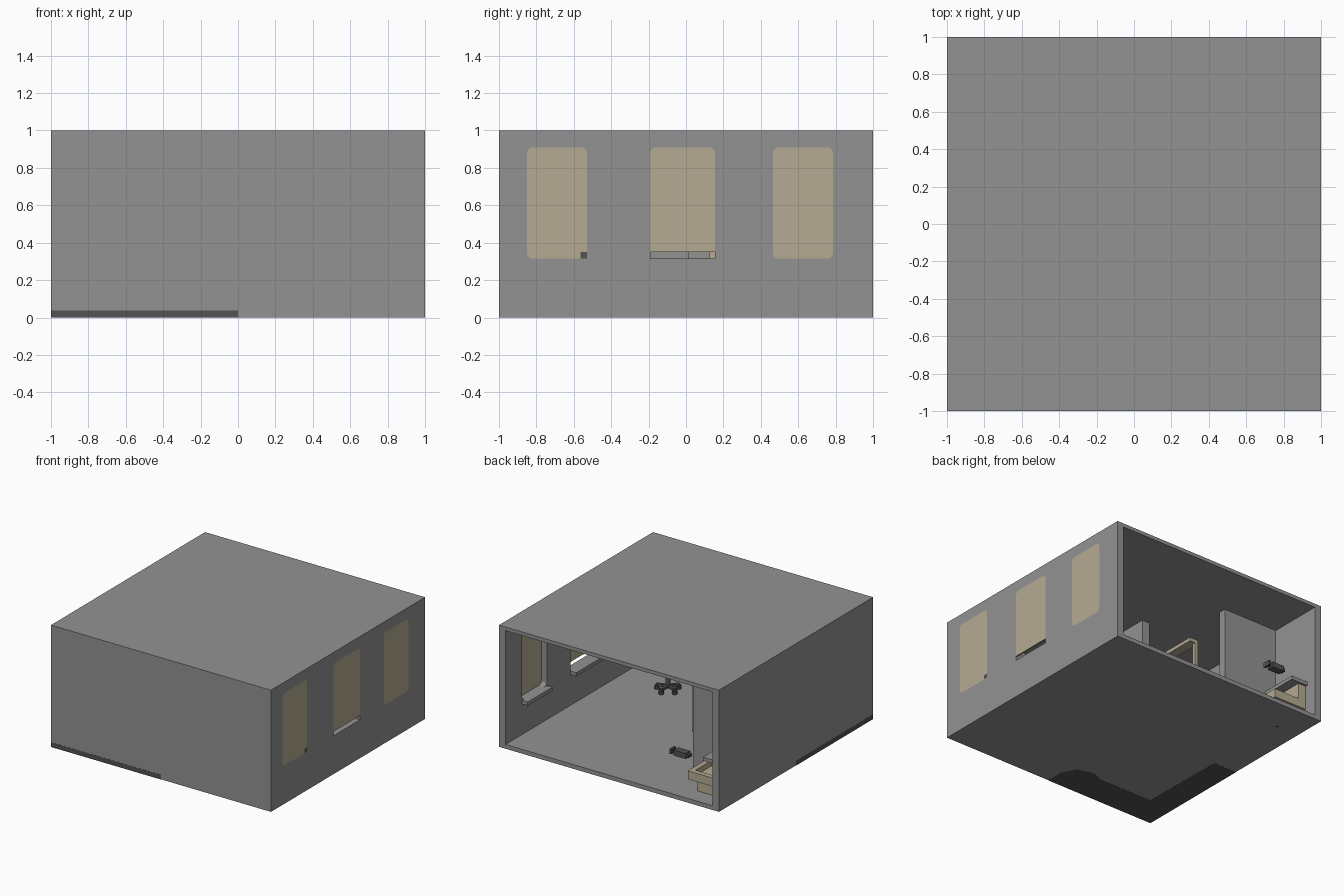
import bpy, bmesh, math
from mathutils import Vector

cube = bpy.data.objects.get("Cube")
if cube:
    bpy.data.objects.remove(cube, do_unlink=True)


def material(name, rgb):
    m = bpy.data.materials.new(name)
    m.use_nodes = True
    m.diffuse_color = (*rgb, 1)
    m.node_tree.nodes["Principled BSDF"].inputs["Base Color"].default_value = (*rgb, 1)
    return m


GREY = material("plain grey", (0.29, 0.29, 0.29))
BEIGE = material("warm beige", (0.46, 0.41, 0.29))
DARK = material("dark grey", (0.085, 0.085, 0.085))


def prism(name, pts, a, b, mat, axis="z"):
    """Extrude a flat outline from a to b along z, or along x with (y, z) points."""
    place = (lambda p, t: (p[0], p[1], t)) if axis == "z" else (lambda p, t: (t, p[0], p[1]))
    bm = bmesh.new()
    base = bm.faces.new([bm.verts.new(place(p, a)) for p in pts])
    ext = bmesh.ops.extrude_face_region(bm, geom=[base])["geom"]
    step = Vector(place((0, 0), b - a))
    bmesh.ops.translate(bm, vec=step, verts=[v for v in ext if isinstance(v, bmesh.types.BMVert)])
    bmesh.ops.recalc_face_normals(bm, faces=bm.faces)
    me = bpy.data.meshes.new(name)
    bm.to_mesh(me)
    bm.free()
    me.materials.append(mat)
    ob = bpy.data.objects.new(name, me)
    bpy.context.collection.objects.link(ob)
    return ob


def box(name, x, y, z, mat):
    return prism(name, [(x[0], y[0]), (x[1], y[0]), (x[1], y[1]), (x[0], y[1])], z[0], z[1], mat)


def rounded(y0, y1, z0, z1, r=0.03, n=5):
    """Rounded rectangle outline."""
    pts = []
    for cy, cz, start in ((y1 - r, z1 - r, 0), (y0 + r, z1 - r, 90),
                          (y0 + r, z0 + r, 180), (y1 - r, z0 + r, 270)):
        for i in range(n + 1):
            t = math.radians(start + 90 * i / n)
            pts.append((cy + r * math.cos(t), cz + r * math.sin(t)))
    return pts


def disc(cx, cy, r, n=12):
    return [(cx + r * math.cos(2 * math.pi * i / n), cy + r * math.sin(2 * math.pi * i / n))
            for i in range(n)]


def cut(target, cutter):
    """Subtract the cutter and discard it."""
    mod = target.modifiers.new("cut", "BOOLEAN")
    mod.operation, mod.solver, mod.object = "DIFFERENCE", "EXACT", cutter
    bpy.context.view_layer.objects.active = target
    bpy.ops.object.modifier_apply(modifier=mod.name)
    bpy.data.objects.remove(cutter, do_unlink=True)


# Room shell, open at the back
IN, FLOOR, CEIL = 0.94, 0.035, 0.97
box("floor", (-1, 1), (-1, 1), (0, FLOOR), GREY)
box("roof", (-1, 1), (-1, 1), (CEIL, 1), GREY)
box("front_wall", (-IN, IN), (-1, -IN), (FLOOR, CEIL), GREY)
box("plain_side_wall", (-1, -IN), (-1, 1), (FLOOR, CEIL), GREY)
wall = box("window_wall", (IN, 1), (-1, 1), (FLOOR, CEIL), GREY)

# Windows: rounded openings, flush panes and inner sills
for i, (y0, y1) in enumerate(((-0.85, -0.53), (-0.19, 0.155), (0.465, 0.785)), 1):
    cut(wall, prism("opening", rounded(y0, y1, 0.315, 0.91), 0.9, 1.1, GREY, "x"))
    bottom = 0.315
    if i == 2:  # raised pane leaves a slot
        cut(wall, box("slot", (0.9, 1.1), (y0, y1), (0.315, 0.36), GREY))
        bottom = 0.35
    outline = [(y, max(z, bottom)) for y, z in rounded(y0, y1, 0.315, 0.91)]
    if i == 2:
        outline = [p for p in outline if p[1] > bottom] + [(y0, bottom), (y1, bottom)]
        outline = outline[:-2] + [(y0, bottom), (y1, bottom)]
    prism(f"window_pane_{i}", outline, 0.99, 1.0, BEIGE, "x")
    box(f"window_sill_{i}", (0.89, IN), (y0, y1), (0.285, 0.315), GREY)
box("window_catch", (0.92, 1.0005), (-0.565, -0.53), (0.316, 0.35), DARK)

# Inner partitions
box("washroom_partition", (-IN, -0.44), (0.48, 0.54), (FLOOR, CEIL), GREY)
box("kitchen_partition", (-0.14, -0.07), (-IN, 0.014), (FLOOR, CEIL), GREY)

# Kitchen corner: dark plinth showing at the outer base, cabinets and worktop
prism("kitchen_plinth", [(-1.001, -1.001), (0, -1.001), (0, -0.85), (-0.06, -0.74), (-0.19, -0.70),
                         (-0.29, -0.74), (-0.78, -0.74), (-0.79, 0), (-1.001, 0)],
      -0.001, 0.037, DARK)
ELL = [(-IN, -IN), (-0.15, -IN), (-0.15, -0.74), (-0.78, -0.74), (-0.78, 0), (-IN, 0)]
prism("kitchen_cabinets", ELL, 0.037, 0.31, GREY)
prism("kitchen_worktop", ELL, 0.31, 0.34, BEIGE)

# High beige shelf with one post
box("high_shelf", (-0.50, -0.42), (-0.30, 0.155), (0.86, 0.89), BEIGE)
box("shelf_post", (-0.50, -0.47), (0.125, 0.155), (FLOOR, 0.86), BEIGE)

# Washroom corner: stepped hollow basin, back panel, ledge and drain
basin = box("basin", (-IN, -0.64), (0.60, 0.89), (0.13, 0.20), BEIGE)
cut(basin, box("basin_hollow", (-0.86, -0.68), (0.64, 0.85), (0.155, 0.3), BEIGE))
box("basin_base", (-IN, -0.70), (0.65, 0.85), (FLOOR, 0.13), BEIGE)
box("basin_back", (-IN, -0.87), (0.60, 0.89), (0.20, 0.33), BEIGE)
box("basin_ledge", (-IN, -0.79), (0.60, 0.91), (0.33, 0.36), GREY)
prism("drain", disc(-0.80, 0.73, 0.012), -0.001, FLOOR, DARK)

# Small fitting near the basin
box("fitting_body", (-0.67, -0.56), (0.90, 0.96), (0.33, 0.375), DARK)
box("fitting_neck", (-0.56, -0.54), (0.92, 0.94), (0.345, 0.36), DARK)
box("fitting_knob", (-0.54, -0.52), (0.90, 0.96), (0.335, 0.375), DARK)
box("fitting_tail", (-0.69, -0.67), (0.91, 0.95), (0.34, 0.365), DARK)

# Swivel stool with five castors
SX, SY = 0.50, -0.48
for i in range(5):
    t = 2 * math.pi * i / 5 + 0.3
    c, s = math.cos(t), math.sin(t)
    leg = [(SX + u * c - v * s, SY + u * s + v * c)
           for u, v in ((0, -0.012), (0.09, -0.012), (0.09, 0.012), (0, 0.012))]
    prism(f"stool_leg_{i + 1}", leg, 0.06, 0.08, DARK)
    prism(f"stool_castor_{i + 1}", disc(SX + 0.085 * c, SY + 0.085 * s, 0.02, 8), FLOOR, 0.065, DARK)
prism("stool_column", disc(SX, SY, 0.018), 0.06, 0.19, DARK)
prism("stool_seat", rounded(SX - 0.1, SX + 0.1, SY - 0.1, SY + 0.1), 0.19, 0.22, DARK)
